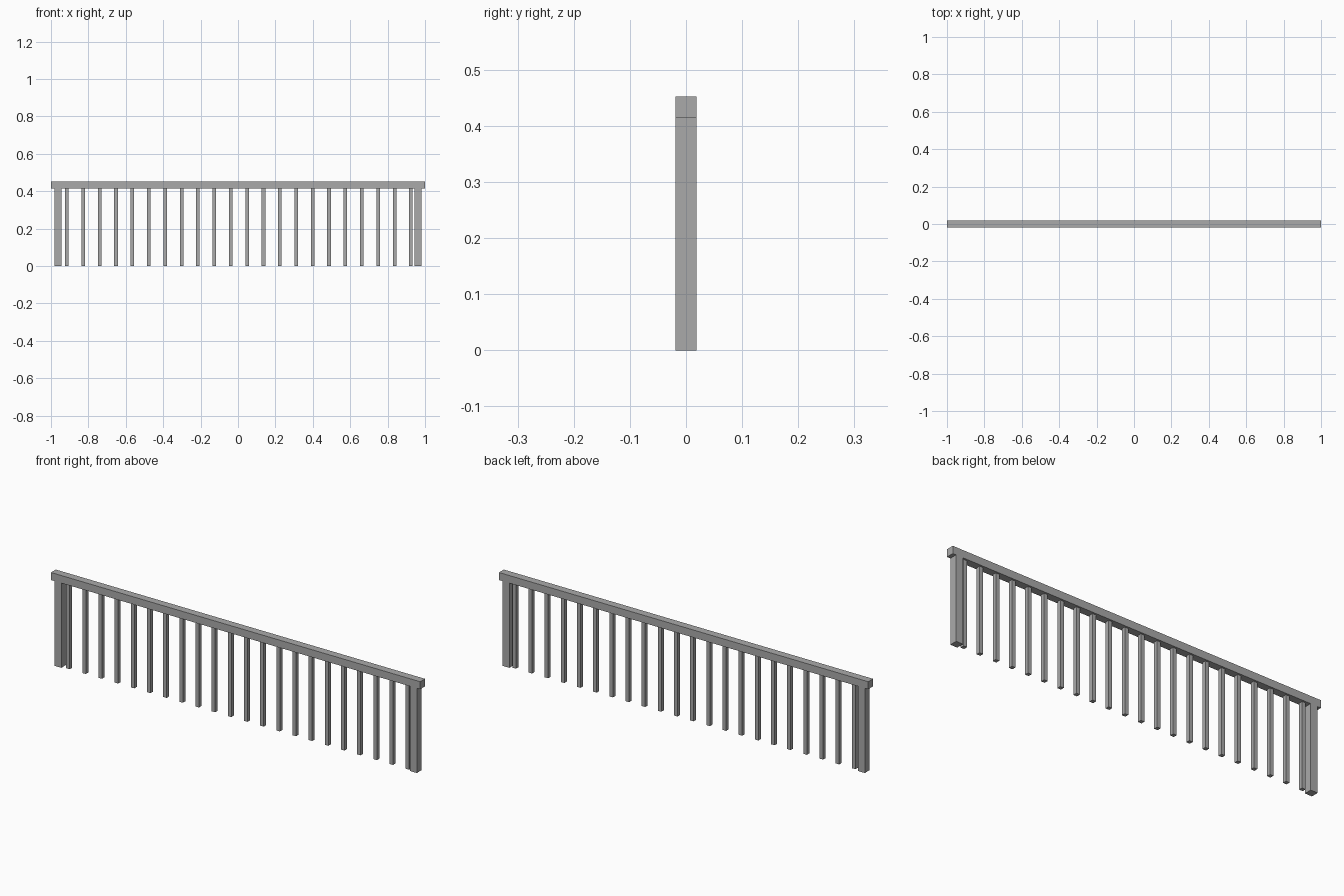
import bpy

if "Cube" in bpy.data.objects:
    bpy.data.objects.remove(bpy.data.objects["Cube"])

grey = bpy.data.materials.new("grey paint")
grey.diffuse_color = (0.40, 0.40, 0.40, 1)
grey.use_nodes = True
grey.node_tree.nodes["Principled BSDF"].inputs["Base Color"].default_value = grey.diffuse_color


def box(name, x, z0, z1, width, depth):
    bpy.ops.mesh.primitive_cube_add(size=1, location=(x, 0, (z0 + z1) / 2))
    o = bpy.context.object
    o.name = name
    o.scale = (width, depth, z1 - z0)
    bpy.ops.object.transform_apply(location=False, rotation=False, scale=True)
    o.data.materials.append(grey)
    return o


RAIL_Z, TOP, DEPTH = 0.415, 0.452, 0.0375

# Top handrail
box("handrail", 0, RAIL_Z, TOP, 2.0, DEPTH)

# End posts
for side, x in (("left", -0.963), ("right", 0.963)):
    box(side + "_post", x, 0, RAIL_Z, DEPTH, DEPTH)

# Evenly spaced balusters
for i in range(22):
    box(f"baluster_{i + 1}", -0.915 + i * 0.0876, 0, RAIL_Z, 0.019, 0.019)
